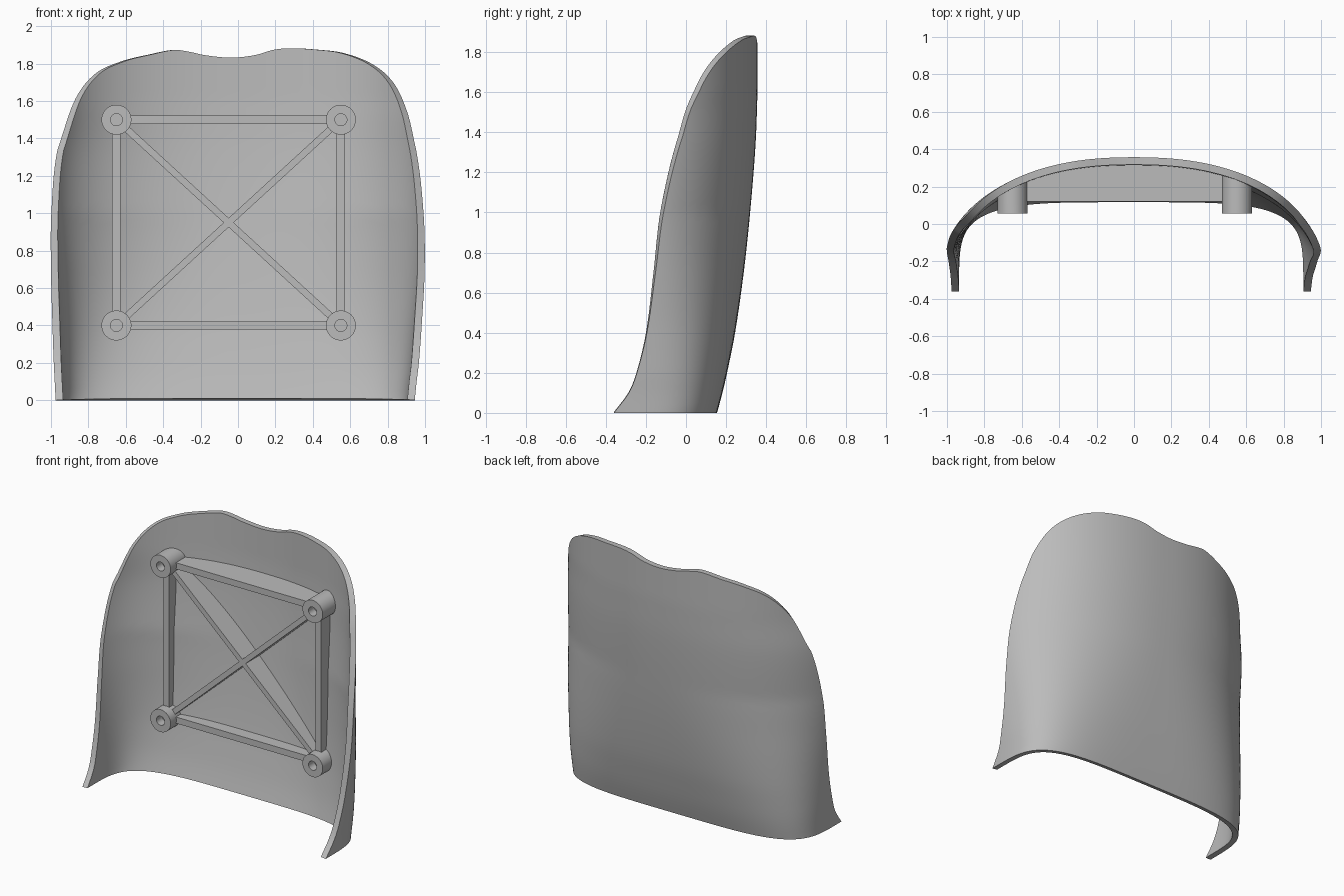
import bpy, bmesh, math
from mathutils import Vector

cube = bpy.data.objects.get("Cube")
if cube:
    bpy.data.objects.remove(cube)

grey = bpy.data.materials.new("plain_grey")
grey.use_nodes = True
COLOUR = (0.5, 0.5, 0.5, 1)
grey.diffuse_color = COLOUR
grey.node_tree.nodes["Principled BSDF"].inputs["Base Color"].default_value = COLOUR


def curve(keys, values):
    """Smooth interpolation through the given points, clamped at the ends."""
    last = len(keys) - 1

    def slope(i):
        lo, hi = max(i - 1, 0), min(i + 1, last)
        return (values[hi] - values[lo]) / (keys[hi] - keys[lo])

    def evaluate(k):
        k = min(max(k, keys[0]), keys[-1])
        i = 0
        while i < last - 1 and k > keys[i + 1]:
            i += 1
        h = keys[i + 1] - keys[i]
        t = (k - keys[i]) / h
        s = 1 - t
        return (values[i] * s * s * (1 + 2 * t) + values[i + 1] * t * t * (3 - 2 * t)
                + h * s * t * (slope(i) * s - slope(i + 1) * t))
    return evaluate


# Profiles by height: side rim depth, spine depth, half widths, squareness
HEIGHTS = (0, .1, .2, .4, .7, 1, 1.34, 1.6)
rim_y = curve(HEIGHTS, (-.36, -.285, -.245, -.195, -.152, -.112, -.03, .07))
spine_y = curve(HEIGHTS, (.155, .182, .205, .245, .288, .32, .347, .357))
left_x = curve(HEIGHTS, (.945, .955, .967, .982, .998, .992, .952, .878))
right_x = curve(HEIGHTS, (.975, .98, .985, .992, 1, .998, .965, .875))
squareness = curve((0, .35, .7, 1), (4.2, 3.3, 2.65, 2.3))

# Height of the top edge across the width, with a shallow central dip
top_edge = curve(
    (-.965, -.875, -.77, -.63, -.47, -.345, -.26, -.18, -.04,
     .09, .19, .28, .42, .57, .73, .84, .91, .952),
    (1.34, 1.6, 1.74, 1.81, 1.85, 1.873, 1.862, 1.845, 1.832,
     1.845, 1.873, 1.882, 1.875, 1.855, 1.79, 1.685, 1.525, 1.34))
SHOULDER = 1.34
BASE_Y = -.36
THICKNESS = .04


def section(z, side):
    """Half width, depth and exponent of the horizontal section."""
    n = squareness(z)
    b = spine_y(z) - BASE_Y
    x = left_x(z) if side > 0 else right_x(z)
    a = x / (1 - ((rim_y(z) - BASE_Y) / b) ** n) ** (1 / n)
    return a, b, n


def shell_point(u, z):
    low = min(z, SHOULDER)
    a, b, _ = section(low, u)
    x = left_x(low) if u > 0 else right_x(low)
    angle = abs(u) * math.atan2(x / a, (rim_y(low) - BASE_Y) / b)
    a, b, n = section(z, u)
    s, c = math.sin(angle), max(math.cos(angle), 0)
    r = (s ** n + c ** n) ** (-1 / n)
    return Vector((math.copysign(a * r * s, u), BASE_Y + b * r * c, z))


def wall_y(x, z):
    """Depth halfway through the shell wall."""
    a, b, n = section(z, x)
    return BASE_Y + b * (1 - (abs(x) / a) ** n) ** (1 / n) - THICKNESS / 2


def make_object(name, bm):
    mesh = bpy.data.meshes.new(name)
    bm.to_mesh(mesh)
    bm.free()
    mesh.materials.append(grey)
    obj = bpy.data.objects.new(name, mesh)
    bpy.context.collection.objects.link(obj)
    return obj


def smooth(obj):
    bpy.ops.object.select_all(action="DESELECT")
    obj.select_set(True)
    bpy.context.view_layer.objects.active = obj
    for mod in list(obj.modifiers):
        bpy.ops.object.modifier_apply(modifier=mod.name)
    bpy.ops.object.shade_smooth_by_angle(angle=math.radians(35))


def bridge(bm, rings, closed=True):
    for a, b in zip(rings, rings[1:]):
        count = len(a)
        for i in range(count if closed else count - 1):
            j = (i + 1) % count
            bm.faces.new((a[i], b[i], b[j], a[j]))


# Curved back shell
COLS, ROWS = 112, 40
bm = bmesh.new()
columns = []
for i in range(COLS + 1):
    u = 2 * i / COLS - 1
    top = SHOULDER
    for _ in range(12):
        top = top_edge(shell_point(u, top).x)
    columns.append([bm.verts.new(shell_point(u, top * j / ROWS)) for j in range(ROWS + 1)])
for a, b in zip(columns, columns[1:]):
    for j in range(ROWS):
        bm.faces.new((a[j], a[j + 1], b[j + 1], b[j]))
shell = make_object("back_shell", bm)
solid = shell.modifiers.new("wall", "SOLIDIFY")
solid.thickness = THICKNESS
solid.offset = -1
solid.use_even_offset = True
smooth(shell)

# Mounting bosses with blind holes
BOSS_R, HOLE_R, BOSS_Y, RIB_Y = .08, .032, .055, .12


def boss(name, cx, cz, sides=40):
    bm = bmesh.new()
    rings = []
    for radius, y in ((HOLE_R, RIB_Y), (HOLE_R, BOSS_Y), (BOSS_R, BOSS_Y), (BOSS_R, None)):
        ring = []
        for i in range(sides):
            t = 2 * math.pi * i / sides
            x, z = cx + radius * math.cos(t), cz + radius * math.sin(t)
            ring.append(bm.verts.new((x, wall_y(x, z) if y is None else y, z)))
        rings.append(ring)
    bridge(bm, rings)
    bm.faces.new(rings[0])
    bmesh.ops.recalc_face_normals(bm, faces=bm.faces)
    # The blind floor and outer wall must face out of the solid
    if sum(f.normal.y for f in bm.faces) > 0:
        bmesh.ops.reverse_faces(bm, faces=bm.faces)
    smooth(make_object(name, bm))


# Stiffening ribs whose rear edge follows the shell
def rib(name, start, end, width, steps=32):
    p, q = Vector(start), Vector(end)
    along = (q - p).normalized()
    p, q = p + along * BOSS_R * .9, q - along * BOSS_R * .9
    across = Vector((-along.y, along.x)) * width / 2
    bm = bmesh.new()
    rings = []
    for i in range(steps + 1):
        mid = p.lerp(q, i / steps)
        l, r = mid + across, mid - across
        rings.append([bm.verts.new(co) for co in (
            (l.x, RIB_Y, l.y), (r.x, RIB_Y, r.y),
            (r.x, wall_y(*r), r.y), (l.x, wall_y(*l), l.y))])
    bridge(bm, rings)
    bm.faces.new(rings[0])
    bm.faces.new(rings[-1])
    bmesh.ops.recalc_face_normals(bm, faces=bm.faces)
    smooth(make_object(name, bm))


corners = {"upper_right": (-.65, 1.5), "upper_left": (.55, 1.5),
           "lower_left": (.55, .4), "lower_right": (-.65, .4)}
for name, (x, z) in corners.items():
    boss(name + "_boss", x, z)

ur, ul, ll, lr = corners.values()
for name, start, end, width in (
        ("top_rib", ur, ul, .045), ("bottom_rib", lr, ll, .045),
        ("right_rib", ur, lr, .045), ("left_rib", ul, ll, .045),
        ("falling_diagonal_rib", ur, ll, .036), ("rising_diagonal_rib", lr, ul, .036)):
    rib(name, start, end, width)
